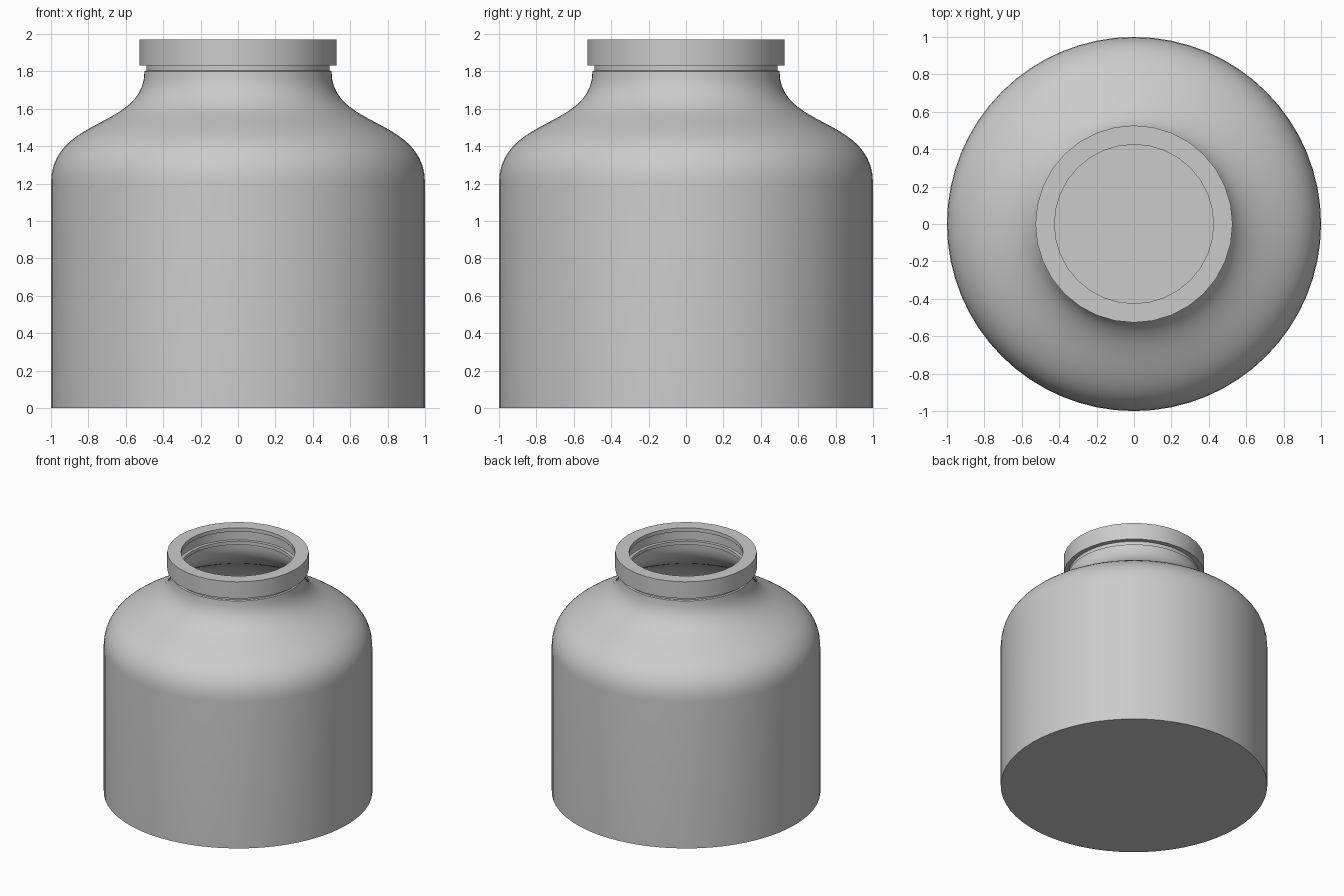
import bpy, bmesh, math

if "Cube" in bpy.data.objects:
    bpy.data.objects.remove(bpy.data.objects["Cube"])


def lathe(name, profile, sides, closed=False, floor=False):
    """Spin an (r, z) profile around the z axis."""
    bm = bmesh.new()
    rings = [[bm.verts.new((r * math.cos(2 * math.pi * i / sides),
                            r * math.sin(2 * math.pi * i / sides), z))
              for i in range(sides)] for r, z in profile]
    pairs = list(zip(rings, rings[1:]))
    if closed:
        pairs.append((rings[-1], rings[0]))
    for a, b in pairs:
        for i in range(sides):
            j = (i + 1) % sides
            bm.faces.new((a[i], a[j], b[j], b[i]))
    if floor:
        bm.faces.new(rings[0][::-1])
    mesh = bpy.data.meshes.new(name)
    bm.to_mesh(mesh)
    bm.free()
    ob = bpy.data.objects.new(name, mesh)
    bpy.context.collection.objects.link(ob)
    bpy.ops.object.select_all(action='DESELECT')
    ob.select_set(True)
    bpy.context.view_layer.objects.active = ob
    bpy.ops.object.shade_smooth_by_angle(angle=math.radians(30))
    return ob


def bezier(p0, p1, p2, p3, steps):
    out = []
    for k in range(steps + 1):
        t = k / steps
        s = 1 - t
        out.append(tuple(s**3 * a + 3 * s * s * t * b + 3 * s * t * t * c + t**3 * d
                         for a, b, c, d in zip(p0, p1, p2, p3)))
    return out


# thin-walled jar body: straight wall, S-shaped shoulder, short neck
shoulder = bezier((1, 1.2), (1, 1.56), (0.5, 1.49), (0.5, 1.8), 20)
lathe("jar_body", [(1, 0)] + shoulder + [(0.49, 1.805), (0.49, 1.84)], 64, floor=True)

# thick rim with a shallow groove on the inside
lathe("jar_rim", [(0.49, 1.832), (0.527, 1.832), (0.527, 1.97), (0.425, 1.97),
                  (0.425, 1.94), (0.45, 1.94), (0.45, 1.86), (0.425, 1.86),
                  (0.425, 1.832)], 32, closed=True)
